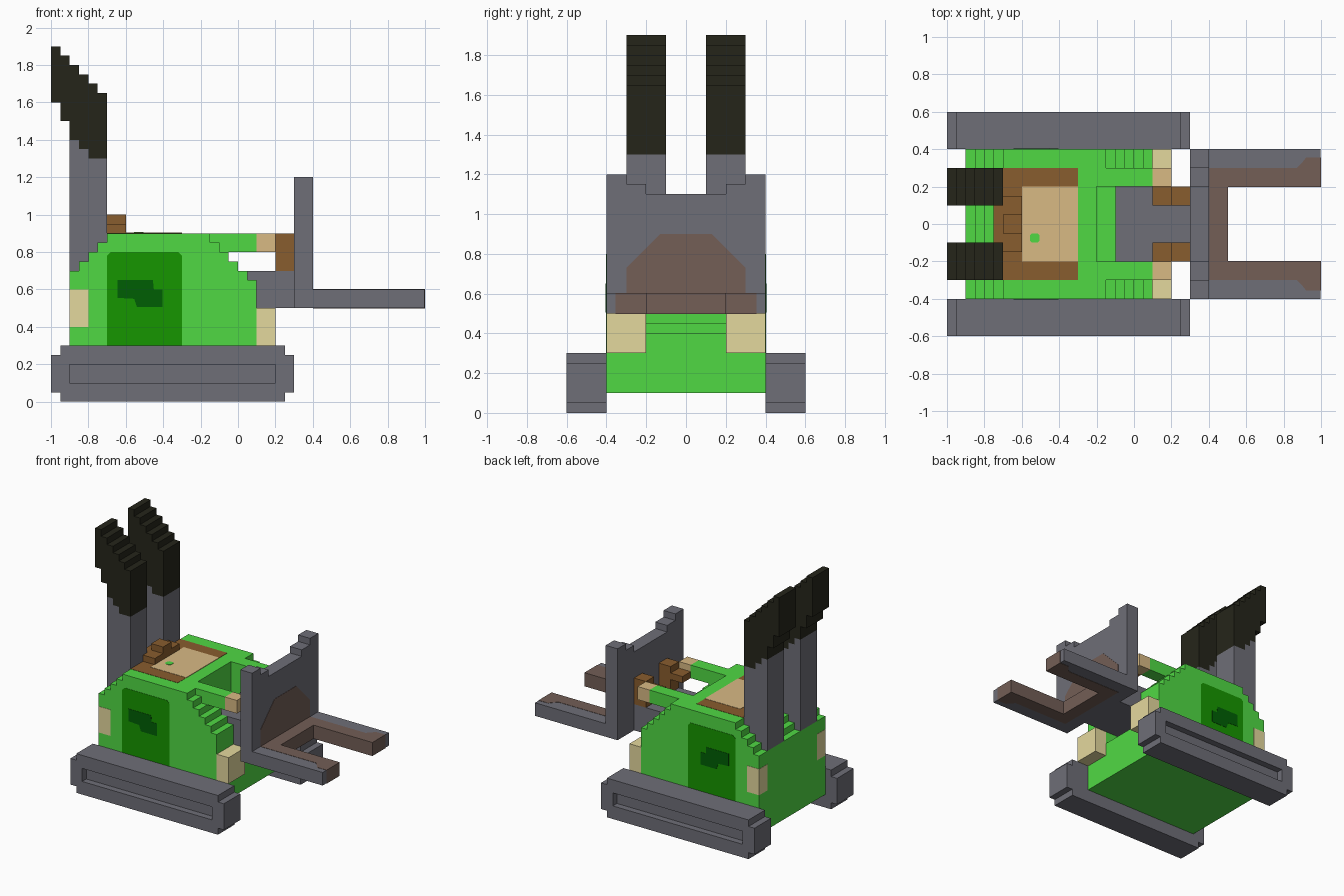
import bpy
import bmesh

if "Cube" in bpy.data.objects:
    bpy.data.objects.remove(bpy.data.objects["Cube"])


def srgb(r, g, b):
    return tuple((c / 255 / 12.92) if c < 11 else ((c / 255 + 0.055) / 1.055) ** 2.4
                 for c in (r, g, b)) + (1.0,)


def material(name, *rgb):
    m = bpy.data.materials.new(name)
    m.diffuse_color = srgb(*rgb)
    m.use_nodes = True
    m.node_tree.nodes["Principled BSDF"].inputs["Base Color"].default_value = m.diffuse_color
    return m


GREEN = material("body_green", 80, 217, 68)
WINDOW = material("window_green", 22, 150, 0)
DEEP = material("deep_green", 0, 95, 4)
GRAY = material("metal_gray", 110, 110, 119)
SOOT = material("soot_black", 37, 37, 26)
BROWN = material("brown", 137, 93, 46)
TAN = material("tan", 216, 186, 132)
LAMP = material("lamp_cream", 228, 216, 157)
RUST = material("rust", 115, 94, 86)


def prism(name, profile, lo, hi, mat, axis="y"):
    """Extrude a closed 2D profile along an axis (y: xz profile, x: yz profile, z: xy profile)."""
    place = {"y": lambda a, b, t: (a, t, b),
             "x": lambda a, b, t: (t, a, b),
             "z": lambda a, b, t: (a, b, t)}[axis]
    bm = bmesh.new()
    rings = [[bm.verts.new(place(a, b, t)) for a, b in profile] for t in (lo, hi)]
    n = len(profile)
    bm.faces.new(rings[0])
    bm.faces.new(rings[1])
    for i in range(n):
        j = (i + 1) % n
        bm.faces.new((rings[0][i], rings[0][j], rings[1][j], rings[1][i]))
    bmesh.ops.recalc_face_normals(bm, faces=bm.faces)
    mesh = bpy.data.meshes.new(name)
    bm.to_mesh(mesh)
    bm.free()
    mesh.materials.append(mat)
    ob = bpy.data.objects.new(name, mesh)
    bpy.context.collection.objects.link(ob)
    return ob


def box(name, x, y, z, mat):
    return prism(name, [(x[0], z[0]), (x[1], z[0]), (x[1], z[1]), (x[0], z[1])], y[0], y[1], mat)


def cut(ob, cutter):
    """Subtract the cutter from the object, then drop the cutter."""
    mod = ob.modifiers.new("cut", "BOOLEAN")
    mod.operation = "DIFFERENCE"
    mod.solver = "EXACT"
    mod.object = cutter
    bpy.context.view_layer.objects.active = ob
    bpy.ops.object.modifier_apply(modifier=mod.name)
    bpy.data.objects.remove(cutter)


def stairs(x, z, dx, dz, count):
    """Stair points: move dz, then dx, repeatedly."""
    pts = []
    for _ in range(count):
        z += dz
        pts.append((x, z))
        x += dx
        pts.append((x, z))
    return pts


S = 0.05
E = 0.002  # paint thickness

# Hull with stepped front and rear shoulders
hull_profile = ([(0.1, 0.1), (0.1, 0.6)]
                + stairs(0.1, 0.6, -S, S, 5)
                + [(-0.15, 0.9), (-0.7, 0.9)]
                + stairs(-0.7, 0.9, -S, -S, 4)
                + [(-0.9, 0.1)])
hull = prism("hull", hull_profile, -0.4, 0.4, GREEN)

# Front cavity between the two arms
cavity = [(0.2, 0.4), (0.2, 1.0), (-0.2, 1.0), (-0.2, 0.45), (0.0, 0.45), (0.0, 0.4)]
cut(hull, prism("cavity_cutter", cavity, -0.2, 0.2, GREEN))

# Lift connector and carriage plate
box("lift_connector", (-0.1, 0.3), (-0.2, 0.2), (0.5, 0.7), GRAY)
plate = [(-0.4, 0.5), (0.4, 0.5), (0.4, 1.2), (0.3, 1.2), (0.3, 1.15), (0.2, 1.15), (0.2, 1.1),
         (-0.2, 1.1), (-0.2, 1.15), (-0.3, 1.15), (-0.3, 1.2), (-0.4, 1.2)]
prism("carriage_plate", plate, 0.3, 0.4, GRAY, "x")
patch = [(-0.3, 0.55), (0.3, 0.55), (0.3, 0.73), (0.13, 0.9), (-0.13, 0.9), (-0.3, 0.73)]
prism("carriage_rust", patch, 0.4, 0.4 + E, RUST, "x")

# U-shaped fork
T = 1 - E
fork = [(0.4, -0.4), (T, -0.4), (T, -0.2), (0.5, -0.2), (0.5, 0.2), (T, 0.2), (T, 0.4), (0.4, 0.4)]
prism("fork", fork, 0.5, 0.6, GRAY, "z")

# Rust liner wrapping the inner edge and tips of the fork
half = [(0.5 + E, 0.2 - E), (1, 0.2 - E), (1, 0.355), (0.92, 0.355), (0.9, 0.33),
        (0.87, 0.3), (0.4, 0.3)]
liner = [(x, -y) for x, y in reversed(half)] + half
prism("fork_rust", liner, 0.5 - E, 0.6 + E, RUST, "z")

# Roof hatch: brown frame, tan panel, green spot
box("roof_frame", (-0.7, -0.3), (-0.3, 0.3), (0.89, 0.9 + E), BROWN)
box("roof_panel", (-0.6, -0.3 + E / 2), (-0.2, 0.2), (0.89, 0.9 + 2 * E), TAN)
spot = [(-0.555, -0.09), (-0.545, -0.1), (-0.515, -0.1), (-0.505, -0.09),
        (-0.505, -0.06), (-0.515, -0.05), (-0.545, -0.05), (-0.555, -0.06)]
prism("roof_spot", spot, 0.9, 0.9 + 3 * E, GREEN, "z")

# Stepped seat back behind the hatch
back = [(-0.15, 0.9), (0.15, 0.9), (0.15, 0.95), (0.05, 0.95), (0.05, 1.0),
        (-0.05, 1.0), (-0.05, 0.95), (-0.15, 0.95)]
prism("seat_back", back, -0.7, -0.6, BROWN, "x")
box("seat_back_rear", (-0.75, -0.7), (-0.1, 0.1), (0.85, 0.95), BROWN)

# Profiles shared by both sides
track = [(-0.95, 0), (0.25, 0), (0.25, 0.05), (0.3, 0.05), (0.3, 0.25), (0.25, 0.25),
         (0.25, 0.3), (-0.95, 0.3), (-0.95, 0.25), (-1, 0.25), (-1, 0.05), (-0.95, 0.05)]
pipe = ([(-0.9, 0.7)] + [(-0.9, 1.4), (-0.85, 1.4), (-0.85, 1.35), (-0.8, 1.35), (-0.8, 1.3),
                         (-0.7, 1.3), (-0.7, 0.9)] + stairs(-0.7, 0.9, -S, -S, 4)[:-1])
chimney = ([(-0.7, 1.3), (-0.7, 1.6)] + stairs(-0.7, 1.6, -S, S, 6)
           + [(-1, 1.6), (-0.95, 1.6), (-0.95, 1.5), (-0.9, 1.5), (-0.9, 1.4), (-0.85, 1.4),
              (-0.85, 1.35), (-0.8, 1.35), (-0.8, 1.3)])
window = [(-0.7, 0.3), (-0.3, 0.3), (-0.3, 0.78), (-0.32, 0.8), (-0.68, 0.8), (-0.7, 0.78)]
blotch = [(-0.54, 0.505), (-0.405, 0.505), (-0.405, 0.6), (-0.45, 0.6), (-0.455, 0.65),
          (-0.645, 0.65), (-0.645, 0.555), (-0.555, 0.55)]

for side, s in (("right", -1), ("left", 1)):
    def span(a, b):
        return tuple(sorted((s * a, s * b)))

    # Track with a sunken side channel
    t = prism("track_" + side, track, *span(0.4, 0.6), GRAY)
    cut(t, box("channel_cutter", (-0.9, 0.2), span(0.55, 0.7), (0.1, 0.2), GRAY))

    # Exhaust pipe with leaning sooty top
    prism("exhaust_pipe_" + side, pipe, *span(0.1, 0.3), GRAY)
    prism("exhaust_top_" + side, chimney, *span(0.1, 0.3), SOOT)

    # Painted side window and blotch
    prism("side_window_" + side, window, *span(0.39, 0.4 + E), WINDOW)
    prism("window_blotch_" + side, blotch, *span(0.39, 0.4 + 2 * E), DEEP)

    # Lamps
    box("headlamp_" + side, (0.1, 0.2), span(0.2, 0.4), (0.3, 0.5), LAMP)
    box("tail_lamp_" + side, (-0.9 - E, -0.8), span(0.3, 0.4 + E), (0.4, 0.6), LAMP)

    # Arm, cuff and gripping hand
    box("arm_" + side, (-0.15, 0.1), span(0.2, 0.3), (0.8, 0.9), GREEN)
    box("cuff_" + side, (0.1, 0.2), span(0.2, 0.3), (0.8, 0.9), TAN)
    hand = [(0.1, 0.8), (0.2, 0.8), (0.2, 0.7), (0.3, 0.7), (0.3, 0.9), (0.2, 0.9),
            (0.2, 0.85), (0.1, 0.85)]
    prism("hand_" + side, hand, *span(0.1, 0.2), BROWN)
